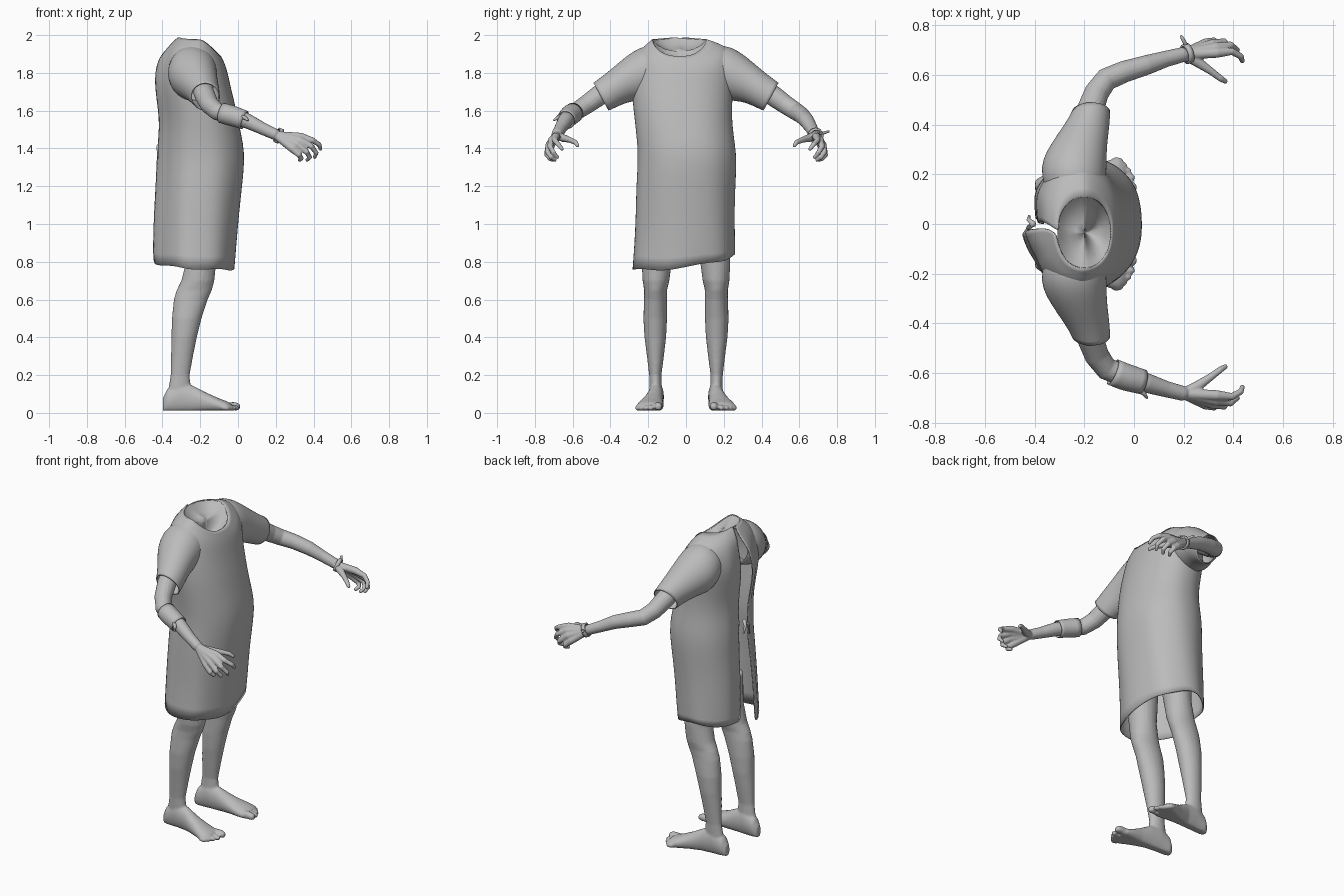
import bpy, math
from mathutils import Vector as V

if "Cube" in bpy.data.objects:
    bpy.data.objects.remove(bpy.data.objects["Cube"])

grey = bpy.data.materials.new("neutral grey")
grey.diffuse_color = (0.5, 0.5, 0.5, 1)
grey.use_nodes = True
grey.node_tree.nodes["Principled BSDF"].inputs["Base Color"].default_value = grey.diffuse_color


def add_mesh(name, verts, faces, flip=False):
    me = bpy.data.meshes.new(name)
    me.from_pydata([tuple(v) for v in verts], [], faces)
    me.polygons.foreach_set("use_smooth", [True] * len(faces))
    me.materials.append(grey)
    if flip:
        me.flip_normals()
    ob = bpy.data.objects.new(name, me)
    bpy.context.collection.objects.link(ob)
    return ob


def loft(rings, closed=True, caps=True):
    """Bridge rings of equal length; returns verts and faces."""
    n = len(rings[0])
    verts = [v for r in rings for v in r]
    faces = []
    for i in range(len(rings) - 1):
        for j in range(n if closed else n - 1):
            k = (j + 1) % n
            faces.append((i*n + j, i*n + k, (i+1)*n + k, (i+1)*n + j))
    if caps:
        faces += [tuple(range(n))[::-1], tuple(range((len(rings)-1)*n, len(rings)*n))]
    return verts, faces


def oval(c, a, b, n=20):
    return [V(c) + V(a)*math.cos(2*math.pi*i/n) + V(b)*math.sin(2*math.pi*i/n) for i in range(n)]


def tube(path, n=16, caps=True):
    """Round tube through (x, y, z, radius) points, with rounded ends when capped."""
    pts = [V(p[:3]) for p in path]
    rad = [p[3] for p in path]
    if caps:
        d0, d1 = (pts[0]-pts[1]).normalized(), (pts[-1]-pts[-2]).normalized()
        pts = [pts[0] + d0*rad[0]*.6] + pts + [pts[-1] + d1*rad[-1]*.6]
        rad = [rad[0]*.6] + rad + [rad[-1]*.6]
    rings = []
    for i, p in enumerate(pts):
        t = (pts[min(i+1, len(pts)-1)] - pts[max(i-1, 0)]).normalized()
        s = t.cross(V((0.13, 0, 1))).normalized()
        rings.append(oval(p, s*rad[i], s.cross(t)*rad[i], n))
    return loft(rings, caps=caps)


def merge(parts):
    verts, faces = [], []
    for v, f in parts:
        o = len(verts)
        verts += v
        faces += [tuple(i + o for i in q) for q in f]
    return verts, faces


def mirrored(part, side):
    v, f = part
    if side > 0:
        return v, f
    return [V((p[0], -p[1], p[2])) for p in v], [q[::-1] for q in f]


def fuse(ob, voxel, repeat):
    m = ob.modifiers.new("fuse", 'REMESH')
    m.mode, m.voxel_size, m.use_smooth_shade = 'VOXEL', voxel, True
    s = ob.modifiers.new("soften", 'SMOOTH')
    s.factor, s.iterations = 0.5, repeat


def cloth(ob, thickness=0.006):
    s = ob.modifiers.new("round", 'SUBSURF')
    s.levels = s.render_levels = 1
    m = ob.modifiers.new("thickness", 'SOLIDIFY')
    m.thickness, m.offset = thickness, -1


# --- gown body: z, back x, front x, right y, left y, front drop, half gap of back slit
GOWN = [(0.80, -.42, -.02, -.285, .258, .03, .11), (0.90, -.42, -.01, -.275, .258, .015, .10),
        (1.05, -.415, .005, -.268, .255, 0, .08), (1.20, -.405, .022, -.265, .26, 0, .06),
        (1.33, -.40, .036, -.255, .268, 0, .03), (1.42, -.395, .03, -.258, .26, 0, .012),
        (1.52, -.385, .008, -.268, .245, 0, .03), (1.62, -.395, -.012, -.28, .243, 0, .06),
        (1.72, -.41, -.035, -.288, .25, .01, .07), (1.80, -.41, -.048, -.28, .26, .03, .06),
        (1.88, -.392, -.055, -.262, .25, .08, .05), (1.93, -.368, -.062, -.237, .225, .105, .04),
        (1.965, -.342, -.072, -.208, .185, .11, .03), (1.99, -.31, -.09, -.18, .11, .10, .02)]
COLS = 48


def gown_ring(row, slit=True, scale=1.0, sink=0.0):
    z, xb, xf, ya, yb, drop, gap = row
    g = gap if slit else 0
    low = max(0, (1.7 - z) / 0.9)
    ring = []
    for j in range(COLS + 1):
        t = -math.pi + g + (2*math.pi - 2*g) * j / COLS
        c, s = math.cos(t), math.sin(t)
        k = scale * (1 + 0.012*low*math.sin(7*t + 3*z))
        x = (xb+xf)/2 + (xf-xb)/2 * math.copysign(abs(c)**.92, c) * k
        y = (ya+yb)/2 + (yb-ya)/2 * math.copysign(abs(s)**.92, s) * k
        zz = z - drop*max(0, c)**1.3 - sink
        if z > 1.95:
            zz -= 0.012*abs(s)
        if z < 0.85:
            zz += 0.035*s + 0.006*math.sin(5*t)
        if slit:   # the loose right edge lifts outward, the left one tucks in
            lift = 1 if z < 1.9 else 0.2
            x += lift*(-0.03*max(0, 1 - j/3) + 0.02*max(0, 1 - (COLS-j)/3))
        ring.append(V((x, y, zz)))
    return ring


cloth(add_mesh("gown_body", *loft([gown_ring(r) for r in GOWN], closed=False, caps=False)))

# --- dished neck cut
bowl = [gown_ring(GOWN[-1], False, s, d)[:-1] for s, d in
        ((.99, .004), (.8, .03), (.55, .05), (.3, .06), (.06, .064))]
v, f = loft(bowl, caps=False)
add_mesh("neck_cut", v, f + [tuple(range(4*COLS, 5*COLS))])

# --- sleeves: x min, x max, top y z, bottom y z
SLEEVE = [(-.35, -.12, .12, 1.93, .12, 1.70), (-.375, -.11, .20, 1.953, .19, 1.67),
          (-.37, -.11, .28, 1.917, .24, 1.65), (-.335, -.108, .35, 1.86, .29, 1.65),
          (-.29, -.10, .42, 1.80, .345, 1.63), (-.265, -.097, .46, 1.77, .38, 1.613),
          (-.25, -.095, .49, 1.748, .41, 1.60)]
for side, label in ((1, "left"), (-1, "right")):
    rings = [oval(((a+b)/2, (ty+by)/2, (tz+bz)/2), ((b-a)/2, 0, 0), (0, (ty-by)/2, (tz-bz)/2), 28)
             for a, b, ty, tz, by, bz in SLEEVE]
    v, f = mirrored(loft(rings, caps=False), side)
    cloth(add_mesh(label + "_sleeve", v, [q[::-1] for q in f]))

# --- arm with hand
ARM = [(-.20, .36, 1.75, .055), (-.175, .46, 1.68, .055), (-.15, .53, 1.63, .05),
       (-.11, .583, 1.595, .047), (-.04, .613, 1.575, .044), (.05, .64, 1.545, .04),
       (.13, .665, 1.505, .033), (.20, .683, 1.473, .030)]
FINGERS = [[(.335, .69, 1.462), (.395, .695, 1.443), (.43, .675, 1.42), (.437, .655, 1.395)],
           [(.33, .71, 1.443), (.39, .72, 1.41), (.415, .70, 1.375), (.405, .68, 1.352)],
           [(.315, .723, 1.42), (.365, .733, 1.38), (.38, .713, 1.352), (.365, .692, 1.338)],
           [(.29, .727, 1.397), (.325, .737, 1.365), (.335, .722, 1.347), (.325, .70, 1.337)],
           [(.26, .65, 1.455), (.31, .615, 1.445), (.35, .585, 1.432), (.37, .573, 1.415)]]
hand = [tube([(.2, .683, 1.47, .022)] + [p + (r,) for p, r in zip(fg, (.021, .015, .013, .010))])
        for fg in FINGERS]
arm = merge([tube(ARM)] + hand)

# --- leg with foot: leg rows z, x min, x max, y min, y max
LEG = [(1.0, -.28, -.08, .06, .23), (.8, -.275, -.115, .075, .235), (.7, -.30, -.125, .088, .23),
       (.65, -.325, -.138, .10, .222), (.6, -.34, -.16, .10, .222), (.5, -.35, -.193, .10, .226),
       (.4, -.352, -.218, .105, .22), (.3, -.355, -.238, .117, .207), (.2, -.357, -.256, .13, .195),
       (.13, -.368, -.25, .128, .193), (.06, -.36, -.26, .13, .19)]
# foot rows x, centre y, half width, top z
FOOT = [(-.398, .155, .02, .08), (-.375, .155, .037, .125), (-.31, .158, .041, .17),
        (-.24, .162, .043, .145), (-.17, .175, .054, .108), (-.10, .188, .07, .077),
        (-.06, .192, .072, .062), (-.04, .19, .06, .052)]
shin = loft([oval(((a+b)/2, (c+d)/2, z), ((b-a)/2, 0, 0), (0, (d-c)/2, 0))
             for z, a, b, c, d in LEG[::-1]])
foot = loft([[V((x, p.y, max(p.z, .012))) for p in
              oval((x, y, h/2), (0, w, 0), (0, 0, h/2), 24)] for x, y, w, h in FOOT])
toes = [tube([(-.08, y, r + .012, r), (x - .03, y, r + .014, r), (x - r*.6, y, r + .010, r*.9)])
        for x, y, r in ((.012, .147, .022), (.005, .187, .015), (-.01, .213, .015),
                        (-.027, .235, .0145), (-.045, .255, .014))]
leg = merge([shin, foot] + toes)

for side, label in ((1, "left"), (-1, "right")):
    fuse(add_mesh(label + "_arm_and_hand", *mirrored(arm, side)), .0045, 4)
    fuse(add_mesh(label + "_leg_and_foot", *mirrored(leg, side)), .0065, 5)

# --- wrist band with a loose tag end
d = V((.07, .02, -.03)).normalized()
s = d.cross(V((0, 0, 1))).normalized()
band = [oval(V((.215, .686, 1.468)) + d*o, s*r, s.cross(d)*r, 24)
        for o, r in ((-.011, .033), (-.011, .041), (.011, .041), (.011, .033), (-.011, .033))]
add_mesh("wrist_band", *loft(band, caps=False))
add_mesh("band_tag", *tube([(.212, .715, 1.478, .008), (.20, .738, 1.485, .008), (.19, .756, 1.49, .006)], 8))

# --- elbow dressing with a loose corner
wrap = tube([(-.085, -.596, 1.588, .051), (-.04, -.615, 1.575, .052), (0, -.626, 1.563, .049),
             (.035, -.636, 1.55, .047)], 20, caps=False)
cloth(add_mesh("elbow_dressing", *wrap), .004)
add_mesh("dressing_corner", *tube([(.02, -.668, 1.57, .012), (.04, -.682, 1.56, .010), (.052, -.70, 1.55, .005)], 8))

# --- back ties
for i, (y, low) in enumerate(((-.025, 1.35), (.03, 1.37))):
    add_mesh("back_tie_%d" % (i + 1), *tube([(-.405, 0, 1.43, .012), (-.425, y*.6, 1.41, .008),
                                            (-.422, y, low, .006)], 8))
